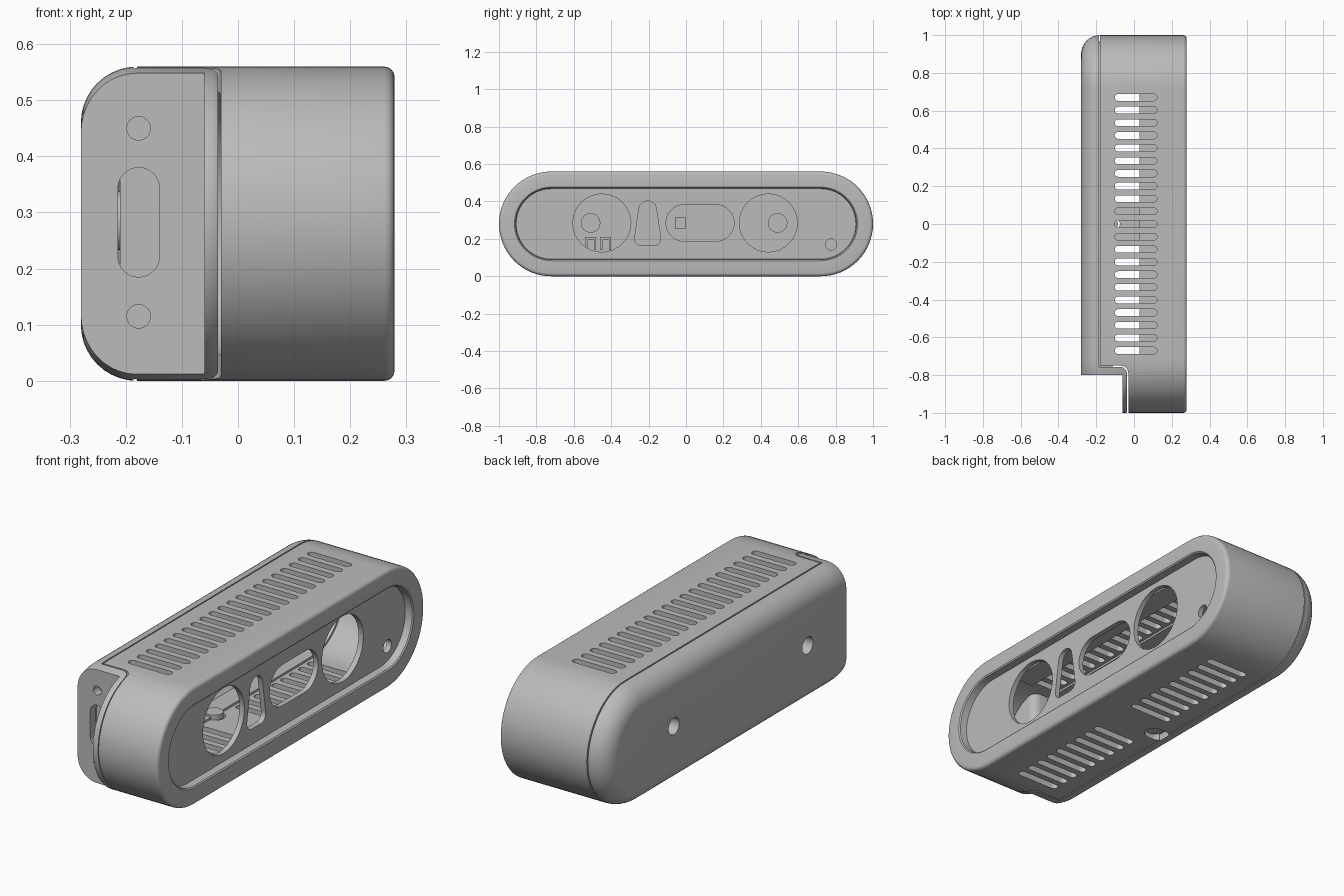
import bpy, bmesh, math
from mathutils import Vector
from mathutils.geometry import convex_hull_2d

if "Cube" in bpy.data.objects:
    bpy.data.objects.remove(bpy.data.objects["Cube"], do_unlink=True)

grey = bpy.data.materials.new("matte grey")
grey.use_nodes = True
grey.diffuse_color = (0.5, 0.5, 0.5, 1)
grey.node_tree.nodes["Principled BSDF"].inputs["Base Color"].default_value = (0.5, 0.5, 0.5, 1)

R, HALF, MID = 0.28, 0.72, 0.28      # end radius, end centre, centre height
STEP = -0.755                        # where the rear housing steps back


def make(name, bm):
    bmesh.ops.remove_doubles(bm, verts=bm.verts, dist=1e-5)
    bmesh.ops.recalc_face_normals(bm, faces=bm.faces)
    mesh = bpy.data.meshes.new(name)
    bm.to_mesh(mesh)
    bm.free()
    obj = bpy.data.objects.new(name, mesh)
    bpy.context.collection.objects.link(obj)
    mesh.materials.append(grey)
    return obj


def loft(name, rings, closed=False, min_y=-2):
    """Skin rounded-end rings given as (x, inset), capped or joined as a tube."""
    bm = bmesh.new()
    loops, n = [], 32
    for x, inset in rings:
        loop = []
        for side in (1, -1):
            for i in range(n + 1):
                a = math.pi * i / n - math.pi / 2
                y = side * (HALF + (R - inset) * math.cos(a))
                z = MID + side * (R - inset) * math.sin(a)
                loop.append(bm.verts.new((x, max(y, min_y), z)))
        loops.append(loop)
    pairs = list(zip(loops, loops[1:]))
    if closed:
        pairs.append((loops[-1], loops[0]))
    else:
        bm.faces.new(loops[0])
        bm.faces.new(loops[-1])
    for a, b in pairs:
        for i in range(len(a)):
            j = (i + 1) % len(a)
            bm.faces.new((a[i], a[j], b[j], b[i]))
    return make(name, bm)


def hull(*circles):
    """Outline wrapped round circles given as (u, v, radius)."""
    pts = [Vector((u + r * math.cos(k * math.pi / 16), v + r * math.sin(k * math.pi / 16)))
           for u, v, r in circles for k in range(32)]
    return [tuple(pts[i]) for i in convex_hull_2d(pts)]


def prisms(name, axis, outlines, lo, hi):
    place = {"x": lambda u, v, w: (w, u, v),
             "y": lambda u, v, w: (u, w, v),
             "z": lambda u, v, w: (u, v, w)}[axis]
    bm = bmesh.new()
    for outline in outlines:
        a = [bm.verts.new(place(u, v, lo)) for u, v in outline]
        b = [bm.verts.new(place(u, v, hi)) for u, v in outline]
        bm.faces.new(a)
        bm.faces.new(b)
        for i in range(len(a)):
            j = (i + 1) % len(a)
            bm.faces.new((a[i], a[j], b[j], b[i]))
    return make(name, bm)


def rect(u0, u1, v0, v1):
    return [(u0, v0), (u1, v0), (u1, v1), (u0, v1)]


def boolean(obj, cutter, operation="DIFFERENCE"):
    mod = obj.modifiers.new("cut", "BOOLEAN")
    mod.operation, mod.solver, mod.object = operation, "EXACT", cutter
    bpy.context.view_layer.objects.active = obj
    bpy.ops.object.modifier_apply(modifier=mod.name)
    bpy.data.objects.remove(cutter, do_unlink=True)


def front_region(gap):
    """Side of the stepped seam that belongs to the front shell."""
    arc = [(-0.07 + 0.04 * math.sin(t * math.pi / 12), -0.79 + 0.04 * math.cos(t * math.pi / 12))
           for t in range(7)]
    seam = [(-0.18, 1.2)] + [(-0.18, -0.75)] + arc + [(-0.03, -1.2)]
    return prisms("seam_cutter", "z",
                  [[(x - gap, y - gap) for x, y in seam] + [(0.5, -1.3), (0.5, 1.2)]], -0.2, 0.8)


def fillet(x, inset, r, steps, sign):
    """Quarter-round rings between the side wall and an end face at x."""
    rings = [(x - sign * r * (1 - math.sin(t * math.pi / 2 / steps)),
              inset + r * (1 - math.cos(t * math.pi / 2 / steps))) for t in range(steps + 1)]
    return rings if sign > 0 else rings[::-1]


# Front shell: outer wall, rounded rim and recessed face plate
shell = loft("front_shell", [(-0.22, 0)] + fillet(0.279, 0, 0.018, 4, 1)
             + [(0.279, 0.083), (0.274, 0.089), (0.24, 0.092)])
boolean(shell, loft("cavity", [(-0.3, 0.04), (0.215, 0.04)]))
boolean(shell, front_region(0), "INTERSECT")
windows = [hull((-0.45, 0.285, 0.155)), hull((0.44, 0.285, 0.155)), hull((0.775, 0.17, 0.03)),
           hull((-0.01, 0.285, 0.097), (0.16, 0.285, 0.097)),
           hull((-0.205, 0.355, 0.047), (-0.24, 0.2, 0.035), (-0.17, 0.2, 0.035))]
boolean(shell, prisms("window_cutter", "x", windows, 0.18, 0.3))

# Cooling slots: full row on top, two groups underneath
slots = {i: hull((-0.084, i * 0.067, 0.018), (0.104, i * 0.067, 0.018)) for i in range(-10, 11)}
boolean(shell, prisms("top_slots", "z", slots.values(), 0.4, 0.7))
boolean(shell, prisms("bottom_slots", "z", [s for i, s in slots.items() if abs(i) > 1], -0.1, 0.15))
boolean(shell, prisms("bottom_notch", "z", [hull((-0.12, 0, 0.045), (-0.15, 0, 0.045))], -0.1, 0.15))

# Rear housing with its large rounded edge and thin lip at the stepped end
rear = loft("rear_housing", fillet(-0.28, 0, 0.1, 10, -1) + [(-0.045, 0), (-0.02, 0.012)])
boolean(rear, front_region(0.006))
boolean(rear, loft("cavity", [(-0.245, 0.09), (-0.2, 0.045), (-0.1, 0.045)], min_y=STEP))
boolean(rear, prisms("step_cutter", "z", [rect(-0.5, -0.06, -1.3, -0.8)], -0.2, 0.8))
end_holes = [hull((-0.177, 0.222, 0.037), (-0.177, 0.343, 0.037)),
             hull((-0.177, 0.45, 0.021), ), hull((-0.177, 0.115, 0.021))]
boolean(rear, prisms("end_hole_cutter", "y", end_holes, -0.9, -0.7))
mounts = (-0.51, 0.49)
boolean(rear, prisms("mount_cutter", "x", [hull((y, 0.285, 0.04)) for y in mounts], -0.4, -0.2))

# Inner parts: seam flange, blind mount bosses, slot liner, posts and clamps
flange = loft("seam_flange", [(-0.21, 0.035), (-0.115, 0.035), (-0.115, 0.05), (-0.21, 0.05)],
              closed=True, min_y=STEP - 0.005)
bosses = prisms("mount_bosses", "x", [hull((y, 0.285, 0.052)) for y in mounts], -0.25, -0.15)
boolean(bosses, prisms("boss_cutter", "x", [hull((y, 0.285, 0.04)) for y in mounts], -0.4, -0.18))
prisms("slot_liner", "z", [rect(0.03, 0.14, -0.69, 0.69)], 0.5, 0.521)
prisms("sensor_post", "x", [rect(-0.06, 0, 0.255, 0.315)], -0.25, -0.14)
prisms("bottom_nut", "z", [hull((-0.125, 0, 0.04))], 0.02, 0.06)
clamps = prisms("cable_clamps", "x", [rect(y, y + 0.06, 0.14, 0.21) for y in (-0.54, -0.46)], -0.25, -0.16)
boolean(clamps, prisms("clamp_cutter", "x",
                       [rect(y, y + 0.034, 0.13, 0.195) for y in (-0.527, -0.447)], -0.3, -0.1))

# Smooth rounded walls, crisp edges
for obj in (shell, rear, flange, bosses):
    bpy.ops.object.select_all(action="DESELECT")
    obj.select_set(True)
    bpy.context.view_layer.objects.active = obj
    bpy.ops.object.shade_smooth_by_angle(angle=math.radians(30))
